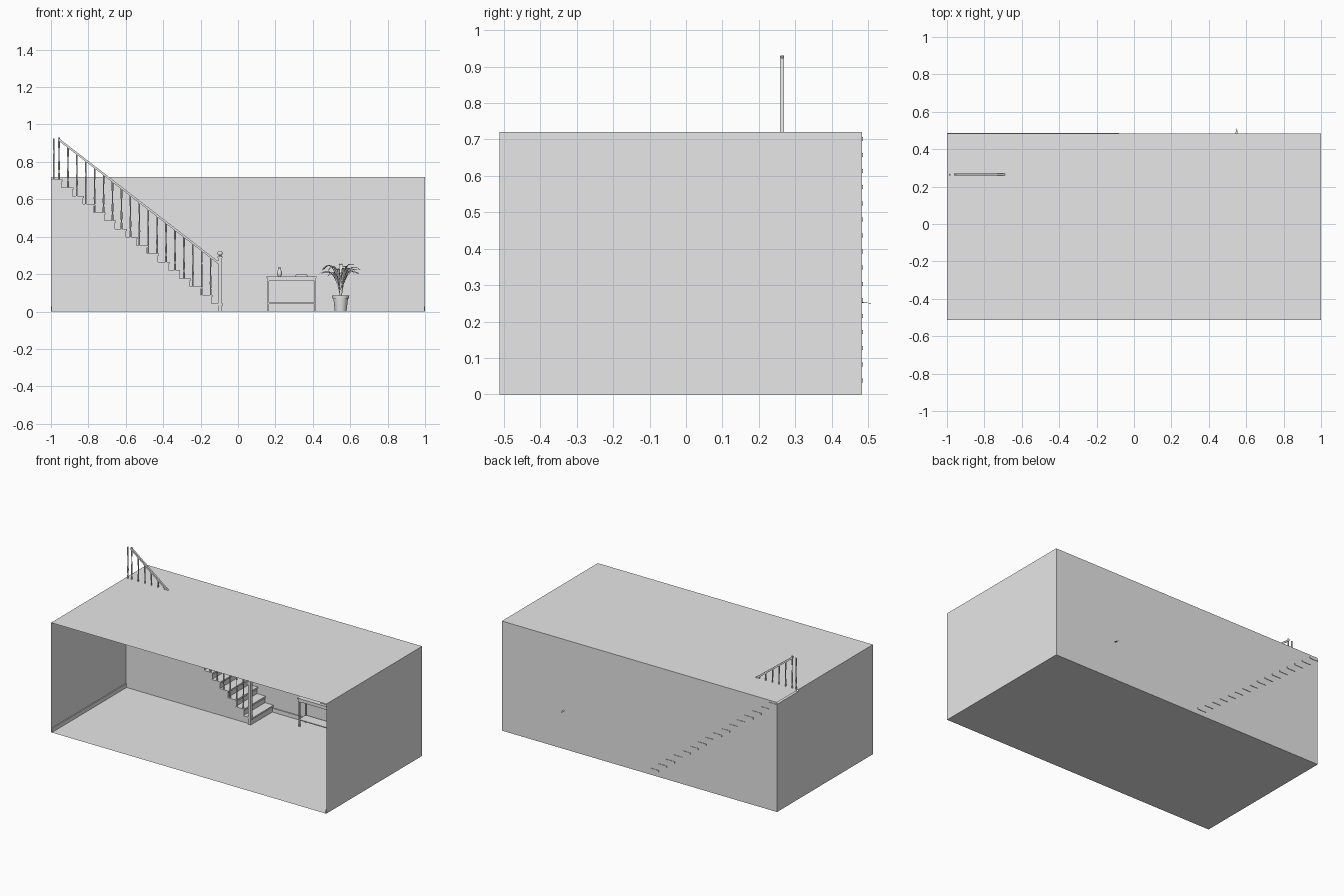
import bpy, bmesh, math, random
from mathutils import Vector

if "Cube" in bpy.data.objects:
    bpy.data.objects.remove(bpy.data.objects["Cube"])

random.seed(4)
grey = bpy.data.materials.new("plain light grey")
grey.diffuse_color = (0.8, 0.8, 0.8, 1)
grey.use_nodes = True
grey.node_tree.nodes["Principled BSDF"].inputs["Base Color"].default_value = grey.diffuse_color

X0, X1, Y0, Y1, H = -1.0, 1.0, -0.512, 0.483, 0.72
SIDE = 0.263                      # open side of the staircase
N, RISE, RUN, START = 16, 0.0442, 0.0572, -0.085


def finish(name, bm, smooth=False, fix=True):
    if fix:
        bmesh.ops.recalc_face_normals(bm, faces=bm.faces[:])
    me = bpy.data.meshes.new(name)
    bm.to_mesh(me)
    bm.free()
    me.materials.append(grey)
    ob = bpy.data.objects.new(name, me)
    bpy.context.collection.objects.link(ob)
    if smooth:
        bpy.ops.object.select_all(action='DESELECT')
        ob.select_set(True)
        bpy.context.view_layer.objects.active = ob
        bpy.ops.object.shade_smooth_by_angle(angle=math.radians(40))
    return ob


def add_box(bm, x0, x1, y0, y1, z0, z1):
    vs = [bm.verts.new((x, y, z)) for x in (x0, x1) for y in (y0, y1) for z in (z0, z1)]
    for f in ((0, 1, 3, 2), (4, 6, 7, 5), (0, 4, 5, 1), (2, 3, 7, 6), (0, 2, 6, 4), (1, 5, 7, 3)):
        bm.faces.new([vs[i] for i in f])


def boxes(name, *specs):
    bm = bmesh.new()
    for s in specs:
        add_box(bm, *s)
    return finish(name, bm)


def quad(name, *pts):
    bm = bmesh.new()
    bm.faces.new([bm.verts.new(p) for p in pts])
    return finish(name, bm, fix=False)


def add_lathe(bm, x, y, profile, seg):
    rings = [[bm.verts.new((x + r * math.cos(2 * math.pi * k / seg),
                            y + r * math.sin(2 * math.pi * k / seg), z))
              for k in range(seg)] for r, z in profile]
    for a, b in zip(rings, rings[1:]):
        for k in range(seg):
            j = (k + 1) % seg
            bm.faces.new((a[k], a[j], b[j], b[k]))
    bm.faces.new(rings[0][::-1])
    bm.faces.new(rings[-1])


def lathe(name, x, y, profile, seg=24):
    bm = bmesh.new()
    add_lathe(bm, x, y, profile, seg)
    return finish(name, bm, True)


# Room shell, open at the front
quad("floor", (X0, Y0, 0), (X0, Y1, 0), (X1, Y1, 0), (X1, Y0, 0))
quad("ceiling", (X0, Y0, H), (X1, Y0, H), (X1, Y1, H), (X0, Y1, H))
quad("back_wall", (X0, Y1, 0), (X0, Y1, H), (X1, Y1, H), (X1, Y1, 0))
quad("right_wall", (X1, Y0, 0), (X1, Y1, 0), (X1, Y1, H), (X1, Y0, H))
quad("left_wall", (X0, Y0, 0), (X0, Y0, H), (X0, SIDE, H), (X0, SIDE, 0))

# Skirting boards
t, sk = 0.006, 0.026
boxes("skirting",
      (X0, X0 + t, Y0, SIDE, 0, sk),
      (X1 - t, X1, Y0, Y1, 0, sk),
      (START, X1 - t, Y1 - t, Y1, 0, sk))

# Closed staircase body with a stepped profile
prof = [(X0, 0), (START, 0)]
for i in range(N):
    x, z = START - i * RUN, (i + 1) * RISE - 0.002
    prof += [(x, z), (max(x - RUN, X0), z)]
bm = bmesh.new()
face = bm.faces.new([bm.verts.new((x, SIDE, z)) for x, z in prof])
ext = bmesh.ops.extrude_face_region(bm, geom=[face])
bmesh.ops.translate(bm, vec=(0, Y1 - SIDE, 0),
                    verts=[v for v in ext["geom"] if isinstance(v, bmesh.types.BMVert)])
finish("stair_body", bm)

# Treads with a small overhang
boxes("treads", *[(max(START - (i + 1) * RUN, X0), START - i * RUN + 0.005,
                   SIDE - 0.005, Y1 + 0.003,
                   (i + 1) * RISE - 0.011, (i + 1) * RISE) for i in range(N)])

# Handrail
RY = 0.264
slope = RISE / RUN


def rail_z(x):
    return 0.262 + (-0.107 - x) * slope


bm = bmesh.new()
add_box(bm, -0.962, -0.100, RY - 0.0055, RY + 0.0055, -0.007, 0.007)
for v in bm.verts:
    v.co.z += rail_z(v.co.x)
finish("handrail", bm)

# Turned balusters standing on the treads
bm = bmesh.new()
for x in [-0.985] + [-0.957 + 0.0477 * k for k in range(18)]:
    step = min(N - 1, max(0, int((START - x) / RUN)))
    z0 = (step + 1) * RISE
    h = (0.925 if x < -0.97 else rail_z(x) + (0.012 if x < -0.95 else 0)) - z0
    shape = [(.0048, 0), (.0048, .14), (.0026, .17), (.0048, .25), (.0052, .33),
             (.003, .52), (.0026, .72), (.0046, .76), (.0046, 1)]
    add_lathe(bm, x, RY, [(r, z0 + h * f) for r, f in shape], 8)
finish("balusters", bm, True)

# Newel post with a ball on top
NX = -0.096
boxes("newel_post", (NX - .010, NX + .010, RY - .010, RY + .010, 0, 0.285),
      (NX - .013, NX + .013, RY - .013, RY + .013, 0.285, 0.293))
lathe("newel_ball", NX, RY, [(.007, .293), (.006, .298)] +
      [(.014 * math.sin(a), .311 - .014 * math.cos(a))
       for a in [math.pi * k / 10 for k in range(2, 10)]] + [(.001, .325)], 16)

# Console table
ty0, ty1 = 0.400, 0.475
boxes("table_top", (0.153, 0.421, ty0 - .004, ty1 + .003, 0.179, 0.187))
boxes("table_apron", (0.160, 0.415, ty0 + .002, ty1 - .002, 0.162, 0.179))
boxes("table_legs", *[(x, x + .008, y, y + .008, 0, 0.179)
                      for x in (0.159, 0.408) for y in (ty0, ty1 - .008)])
boxes("table_shelf", (0.160, 0.415, ty0 + .001, ty1 - .001, 0.041, 0.047))

# Things on the table
lathe("vase", 0.222, 0.437, [(.008, .187), (.013, .196), (.0145, .206), (.012, .217),
                             (.006, .225), (.005, .230), (.008, .236), (.006, .236),
                             (.003, .228)], 20)
boxes("books", (0.308, 0.372, 0.415, 0.459, 0.187, 0.194),
      (0.314, 0.366, 0.419, 0.456, 0.194, 0.201))

# Plant pot with soil
PX, PY = 0.549, 0.380
lathe("plant_pot", PX, PY, [(.031, 0), (.039, .070), (.045, .071), (.046, .087),
                            (.041, .087), (.039, .078)], 28)

# Arching leaves: tapered strips along a bent path, with a raised fold
bm = bmesh.new()
COUNT = 22
for i in range(COUNT):
    a = math.pi / 2 + 2 * math.pi * i / COUNT
    reach = 0.131 if i == 0 else (random.uniform(0.105, 0.132) if i % 2 else random.uniform(0.06, 0.11))
    if math.sin(a) > 0.85 and i:
        reach = min(reach, 0.098)
    top = 0.255 if i == 0 else random.uniform(0.205, 0.258) + (0.006 if reach < 0.08 else 0)
    drop = 0.005 if i == 0 else random.uniform(0.0, 0.035)
    out = Vector((math.cos(a), math.sin(a), 0))
    side = Vector((-out.y, out.x, 0))
    prev = None
    for k in range(10):
        s = k / 9
        r = 0.006 + (reach - 0.006) * s ** 1.5
        z = 0.078 + (top - 0.078) * math.sin(min(s / 0.72, 1) * math.pi / 2)
        z -= drop * max(0, (s - 0.72) / 0.28) ** 1.6
        w = 0.0018 + 0.0075 * math.sin(math.pi * min(1, max(0, (s - 0.25) / 0.75)))
        if k == 9:
            w = 0.0004
        c = Vector((PX, PY, z)) + out * r
        row = [bm.verts.new(c + side * w), bm.verts.new(c - Vector((0, 0, w * 0.35))),
               bm.verts.new(c - side * w)]
        if prev:
            for j in (0, 1):
                bm.faces.new((prev[j], prev[j + 1], row[j + 1], row[j]))
        prev = row
finish("plant_leaves", bm, True, fix=False)
